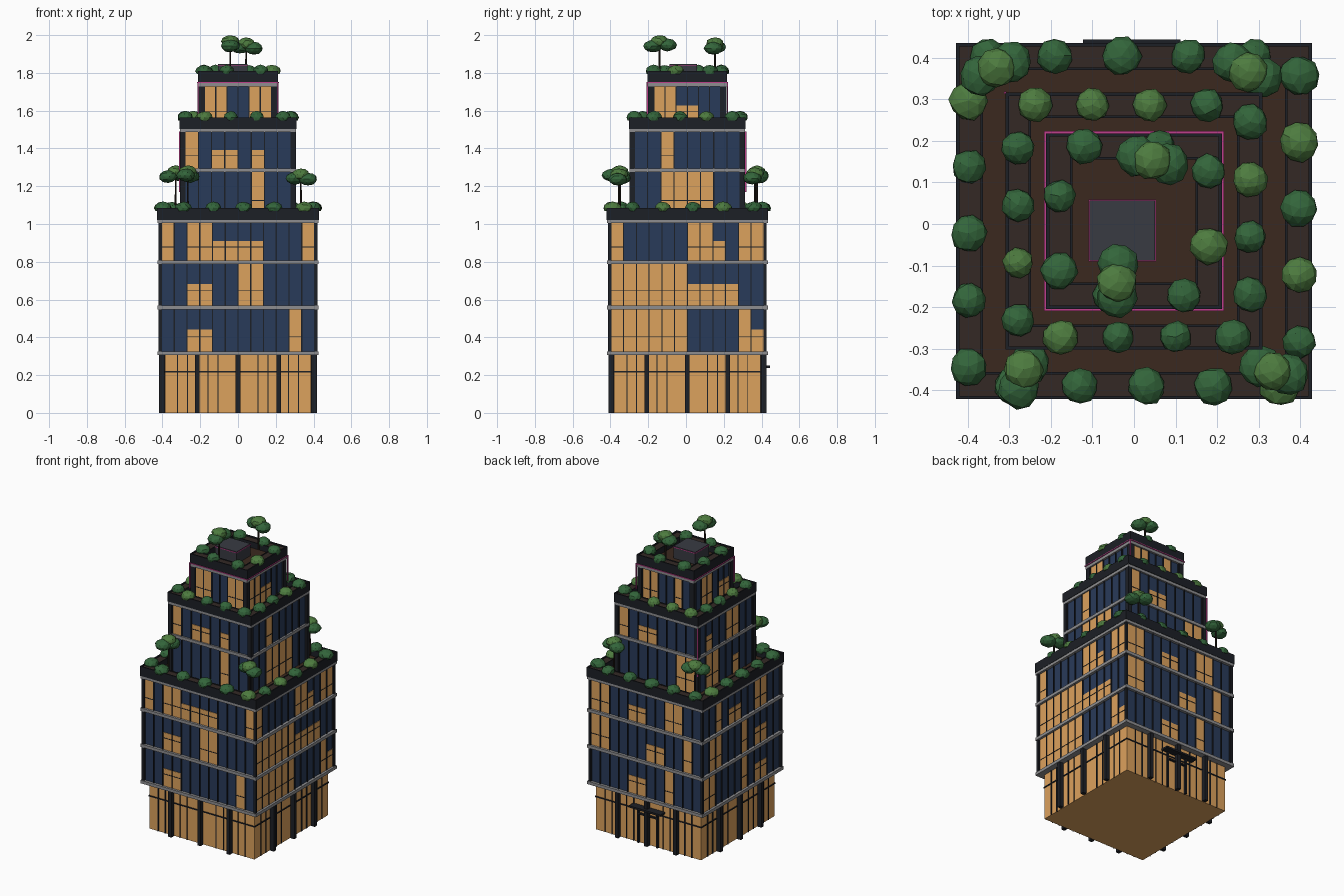
import bpy, bmesh, random
from math import pi
from mathutils import Matrix, Vector

if "Cube" in bpy.data.objects:
    bpy.data.objects.remove(bpy.data.objects["Cube"])

random.seed(4)
CY = 0.007  # building axis in y

COLORS = dict(glass=(.022, .043, .10), lit=(.72, .36, .11), dark=(.012, .014, .019),
              slab=(.27, .27, .28), soil=(.033, .022, .018), deck=(.043, .022, .013),
              neon=(.52, .05, .26), plant=(.04, .043, .055), bark=(.02, .014, .01),
              leaf_dark=(.033, .13, .043), leaf_light=(.075, .2, .05))
MATS = {}
for n, c in COLORS.items():
    MATS[n] = bpy.data.materials.new(n)
    MATS[n].diffuse_color = (*c, 1)

parts = {}  # name -> (bmesh, material)


def part(name, mat):
    if name not in parts:
        parts[name] = (bmesh.new(), mat)
    return parts[name][0]


def box(name, mat, x0, x1, y0, y1, z0, z1):
    m = Matrix.Translation(((x0 + x1) / 2, (y0 + y1) / 2 + CY, (z0 + z1) / 2))
    m = m @ Matrix.Diagonal((abs(x1 - x0), abs(y1 - y0), z1 - z0, 1))
    bmesh.ops.create_cube(part(name, mat), size=1, matrix=m)


def block(name, mat, h, z0, z1):
    box(name, mat, -h, h, -h, h, z0, z1)


def turn(k, u, d):
    # side 0 front, 1 right, 2 back, 3 left; u runs left to right seen from outside
    return [(u, -d), (d, u), (-u, d), (-d, -u)][k]


def side_box(name, mat, k, u0, u1, d0, d1, z0, z1):
    (xa, ya), (xb, yb) = turn(k, u0, d0), turn(k, u1, d1)
    box(name, mat, xa, xb, ya, yb, z0, z1)


def ring(name, mat, outer, inner, z0, z1):
    for k in range(4):
        side_box(name, mat, k, -outer, inner, inner, outer, z0, z1)


def leaf_ball(name, mat, x, y, z, r, rz, cut=False):
    bm = part(name, mat)
    m = Matrix.Translation((x, y, z)) @ Matrix.Rotation(random.uniform(0, pi), 4, 'Z') @ Matrix.Diagonal((r, r, rz, 1))
    vs = bmesh.ops.create_icosphere(bm, subdivisions=2, radius=1, matrix=m)['verts']
    c = Vector((x, y, z))
    for v in vs:
        v.co = c + (v.co - c) * random.uniform(.93, 1.05)
        if cut:  # flat underside
            v.co.z = max(v.co.z, z - rz * .45)


def storey(tag, half, bay_half, n, z0, z1, lit):
    """glass core, mullions, corner piers, lit panes; lit[side] = (full bays, half-height bays)"""
    block(tag + "_glass", 'glass', half, z0, z1)
    w = 2 * bay_half / n
    for k in range(4):
        for i in range(n + 1):
            u = -bay_half + i * w
            side_box(tag + "_mullions", 'dark', k, u - .003, u + .003, half - .005, half + .007, z0, z1)
        full, low = lit[k]
        for i in full + low:
            u = -bay_half + i * w
            top = z1 if i in full else z0 + .52 * (z1 - z0)
            side_box(tag + "_lit_windows", 'lit', k, u + .002, u + w - .002, half - .005, half + .003, z0, top)
            zt = z0 + .36 * (z1 - z0)
            side_box(tag + "_transoms", 'dark', k, u, u + w, half, half + .005, zt - .002, zt + .002)
        side_box(tag + "_corner_piers", 'dark', k, bay_half, half + .012, bay_half, half + .012, z0, z1)


def roof_garden(tag, half, z0, z1, inner):
    block(tag + "_deck", 'deck', half - .005, z0, z0 + .02)
    ring(tag + "_parapet", 'dark', half, half - .008, z0, z1)
    ring(tag + "_soil", 'soil', half - .008, inner + .004, z0, z1 - .008)
    ring(tag + "_planter_edge", 'dark', inner + .004, inner - .002, z0, z1 - .004)
    for k in range(4):  # joints between planter lengths
        side_box(tag + "_planter_edge", 'dark', k, inner - .002, inner + .003, inner, half - .008, z0, z1 - .005)


def bushes(tag, start, step, n, d, z, r):
    for k in range(4):
        for i in range(n):
            x, y = turn((k + 2) % 4, -(start + i * step), d)
            c = random.choice(['leaf_dark', 'leaf_dark', 'leaf_light'])
            leaf_ball(f"{tag}_bushes_{c}", c, x, y + CY, z, r * random.uniform(.9, 1.08), .034, True)


def tree(tag, x, y, base, top, offsets):
    bm = part(tag + "_trunk", 'bark')
    h = top - .03 - base
    bmesh.ops.create_cone(bm, cap_ends=True, segments=6, radius1=.007, radius2=.004, depth=h,
                          matrix=Matrix.Translation((x, y, base + h / 2)))
    leaf_ball(tag + "_crown_top", 'leaf_light', x, y, top - .034, .048, .034)
    for i, (dx, dy) in enumerate(offsets):
        leaf_ball(tag + "_crown_side", 'leaf_dark', x + dx, y + dy, top - .052 - .006 * i, .05, .034)


# lobby: glowing recessed box with columns, mullions and a transom
block("lobby", 'lit', .387, 0, .312)
for k in range(4):
    for u in (-.215, 0, .215):
        side_box("lobby_columns", 'dark', k, u - .012, u + .012, .39, .418, 0, .312)
    for u in (-.32, -.268, -.107, -.16, .107, .16, .32, .268):
        side_box("lobby_mullions", 'dark', k, u - .0025, u + .0025, .38, .392, 0, .312)
    side_box("lobby_transom", 'dark', k, -.39, .39, .38, .392, .215, .222)

# entrance on the back: canopy and door frame
side_box("entrance_canopy", 'dark', 2, -.112, .122, .38, .437, .238, .25)
for u in (-.07, 0, .07):
    side_box("door_frame", 'dark', 2, u - .006, u + .006, .38, .4, 0, .24)
side_box("door_frame", 'dark', 2, -.07, .07, .38, .4, .19, .2)

# lower tier: three storeys
R6 = list(range(6))
storey("lower_1", .408, .405, 12, .325, .55,
       [([10], [2, 3]), (R6 + [10], [11]), ([8], [4, 5]), ([0, 1, 6], [8, 9])])
storey("lower_2", .408, .405, 12, .565, .79,
       [([6, 7], [2, 3]), (R6, [6, 7, 8, 9]), ([0, 1, 10], [6, 7]), ([1, 2, 6], [8, 9])])
storey("lower_3", .408, .405, 12, .805, 1.007,
       [([0, 2, 3, 11], [4, 5, 6, 7]), ([0, 6, 7, 10, 11], [8]), ([0, 1, 8, 9], [4, 5]), ([2, 8, 9], [4, 5])])
for z in (.306, .548, .788, 1.005):
    block("lower_floor_slabs", 'slab', .426, z, z + .02)
roof_garden("lower_terrace", .428, 1.022, 1.085, .365)

# middle tier: two storeys
storey("middle_1", .294, .28, 8, 1.04, 1.275,
       [([5], []), ([2, 3, 4, 5], []), ([6, 7], []), ([1, 2], [5])])
storey("middle_2", .294, .28, 8, 1.29, 1.488,
       [([0], [2, 3, 5]), ([2], []), ([0], [2, 3]), ([4, 5], [1])])
for z in (1.274, 1.486):
    block("middle_floor_slabs", 'slab', .306, z, z + .02)
roof_garden("middle_terrace", .309, 1.504, 1.565, .25)

# upper tier: one storey
storey("upper_1", .196, .177, 6, 1.52, 1.728,
       [([0, 1, 4, 5], []), ([0, 1], [2, 3]), ([0, 1, 4], []), ([1, 2], [4, 5])])
block("upper_floor_slab", 'slab', .21, 1.727, 1.746)
roof_garden("upper_terrace", .211, 1.746, 1.81, .15)

# roof plant room
box("roof_plant_room", 'plant', -.107, .051, -.095, .05, 1.76, 1.847)
for z in (1.838,):
    box("roof_plant_neon", 'neon', -.109, .053, -.097, .052, z, z + .005)

# neon trims
ring("upper_neon_band", 'neon', .216, .209, 1.746, 1.751)
for sx, sy, d, z0, z1 in ((-1, 1, .309, 1.17, 1.49), (1, 1, .212, 1.58, 1.75), (-1, -1, .212, 1.58, 1.75)):
    box("neon_corner_strips", 'neon', sx * d - .003, sx * d + .003, sy * d - .003, sy * d + .003, z0, z1)

# planting
bushes("lower", -.35, .16, 5, .397, 1.084, .045)
bushes("middle", -.238, .138, 4, .279, 1.564, .041)
bushes("upper", -.12, .18, 2, .18, 1.809, .043)
tree("back_left_tree", -.33, .376, 1.05, 1.31, [(.035, .012), (-.04, -.02)])
tree("back_right_tree", .273, .366, 1.05, 1.30, [(-.035, .022), (.035, -.015)])
tree("front_left_tree", -.266, -.35, 1.05, 1.31, [(-.01, -.045), (.015, .015)])
tree("front_right_tree", .333, -.354, 1.05, 1.295, [(-.03, .012), (.038, -.008)])
tree("roof_back_tree", .043, .154, 1.77, 1.988, [(-.035, .008), (.04, -.01)])
tree("roof_front_tree", -.041, -.14, 1.77, 2.0, [(.003, .042), (0, -.035)])

# turn collected meshes into objects
for name, (bm, mat) in parts.items():
    bmesh.ops.recalc_face_normals(bm, faces=bm.faces)
    me = bpy.data.meshes.new(name)
    bm.to_mesh(me)
    bm.free()
    me.materials.append(MATS[mat])
    bpy.context.collection.objects.link(bpy.data.objects.new(name, me))

for m in bpy.data.materials:
    if m.users and not m.is_grease_pencil:
        m.use_nodes = True
        m.node_tree.nodes["Principled BSDF"].inputs["Base Color"].default_value = m.diffuse_color
